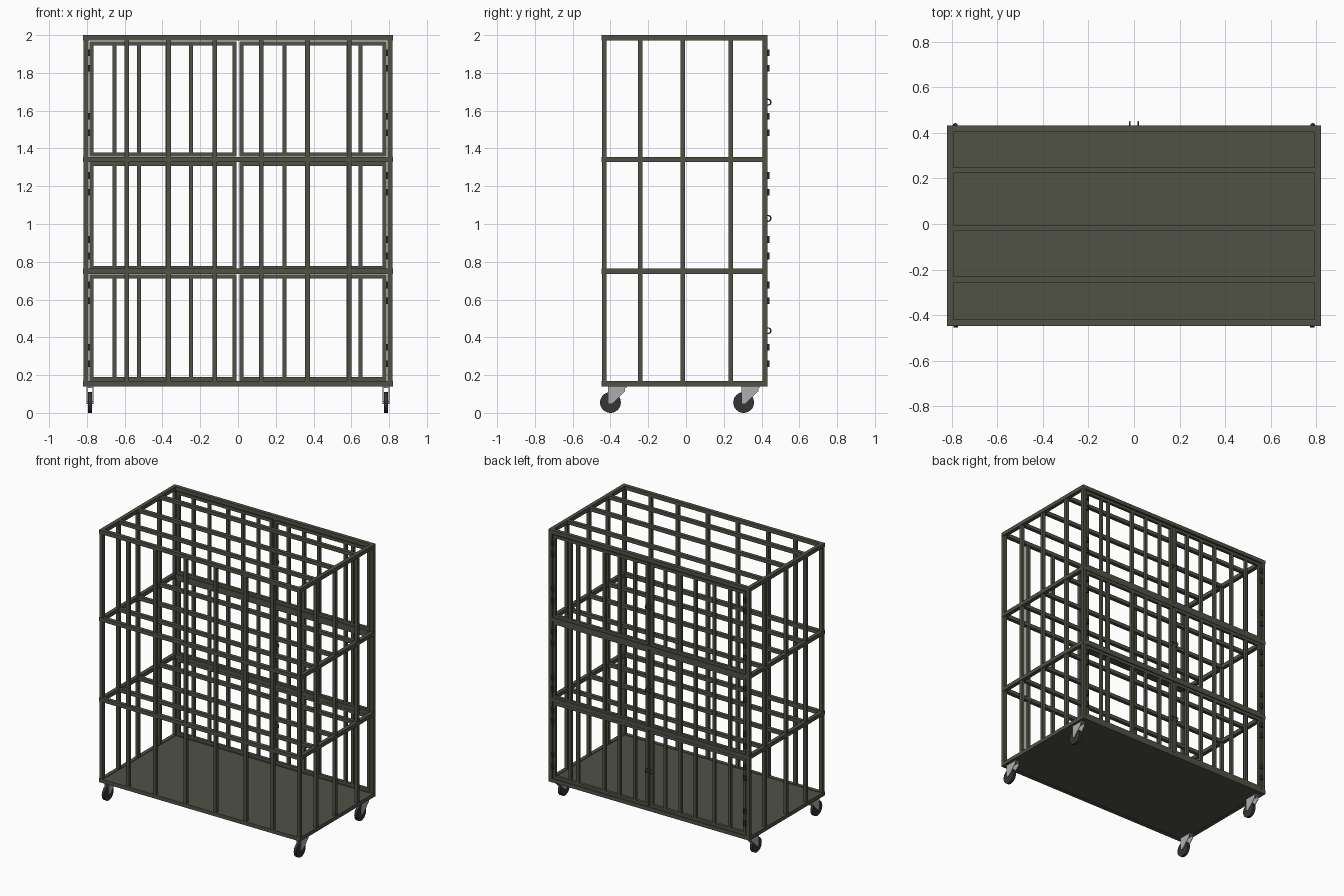
import bpy, bmesh
from math import pi
from mathutils import Matrix, Vector

if "Cube" in bpy.data.objects:
    bpy.data.objects.remove(bpy.data.objects["Cube"])


def material(name, rgb):
    m = bpy.data.materials.new(name)
    m.diffuse_color = (*rgb, 1)
    m.use_nodes = True
    m.node_tree.nodes["Principled BSDF"].inputs["Base Color"].default_value = m.diffuse_color
    return m


OLIVE = material("olive_paint", (0.08, 0.085, 0.062))
DARK = material("dark_rubber", (0.035, 0.035, 0.035))
STEEL = material("light_steel", (0.42, 0.42, 0.42))


def finish(bm, name, mat):
    bmesh.ops.recalc_face_normals(bm, faces=bm.faces)
    me = bpy.data.meshes.new(name)
    bm.to_mesh(me)
    bm.free()
    me.materials.append(mat)
    ob = bpy.data.objects.new(name, me)
    bpy.context.collection.objects.link(ob)
    return ob


def smooth(ob):
    bpy.ops.object.select_all(action='DESELECT')
    ob.select_set(True)
    bpy.context.view_layer.objects.active = ob
    bpy.ops.object.shade_smooth_by_angle()


def box(bm, x0, x1, y0, y1, z0, z1):
    c = Vector(((x0 + x1) / 2, (y0 + y1) / 2, (z0 + z1) / 2))
    s = Matrix.Diagonal((x1 - x0, y1 - y0, z1 - z0, 1))
    bmesh.ops.create_cube(bm, size=1, matrix=Matrix.Translation(c) @ s)


def post(bm, x, y, z0, z1, w):
    box(bm, x - w / 2, x + w / 2, y - w / 2, y + w / 2, z0, z1)


def cyl(bm, c, r, depth, axis, seg=24):
    rot = Matrix.Rotation(pi / 2, 4, 'Y') if axis == 'X' else Matrix()
    bmesh.ops.create_cone(bm, cap_ends=True, segments=seg, radius1=r, radius2=r,
                          depth=depth, matrix=Matrix.Translation(c) @ rot)


X, YF, YB = 0.82, -0.447, 0.432
B = 0.028
LEVELS = (0.154, 0.75, 1.342, 1.986)
SIDE_Y = (-0.243, -0.018, 0.236)

# horizontal rails around each level
bm = bmesh.new()
for z in LEVELS:
    z0, z1 = z - B / 2, z + B / 2
    box(bm, -X, X, YF, YF + B, z0, z1)
    box(bm, -X, X, YB - B, YB, z0, z1)
    for a, b in ((-X, -X + B), (X - B, X)):
        box(bm, a, b, YF + B, YB - B, z0, z1)
finish(bm, "level_rails", OLIVE)

# lengthwise bars of the roof and shelves
bm = bmesh.new()
for z in LEVELS[1:]:
    for y in SIDE_Y:
        box(bm, -X + B, X - B, y - 0.013, y + 0.013, z - 0.013, z + 0.013)
finish(bm, "shelf_bars", OLIVE)

# floor plate
bm = bmesh.new()
box(bm, -X + 0.005, X - 0.005, YF + 0.005, YB - 0.005, 0.143, 0.164)
finish(bm, "floor", OLIVE)

# corner posts
bm = bmesh.new()
for x in (-0.805, 0.805):
    for y in (YF + B / 2, YB - B / 2):
        post(bm, x, y, 0.15, 1.985, 0.026)
finish(bm, "corner_posts", OLIVE)

# upright bars on the front and on both sides
bm = bmesh.new()
for x in (0.122, 0.368, 0.59):
    for s in (-1, 1):
        post(bm, s * x, YF + B / 2, 0.15, 1.985, 0.024)
finish(bm, "front_bars", OLIVE)
bm = bmesh.new()
for y in SIDE_Y:
    for s in (-1, 1):
        post(bm, s * 0.805, y, 0.15, 1.985, 0.024)
finish(bm, "side_bars", OLIVE)

# three pairs of barred doors at the back
DOOR_Z = ((0.17, 0.733), (0.757, 1.328), (1.357, 1.965))
DOORS = {"left": (-0.786, -0.008, (-0.653, -0.525, -0.372, -0.25, -0.125)),
         "right": (0.008, 0.786, (0.122, 0.247, 0.37, 0.585, 0.648))}
W, DY = 0.021, 0.418
for i, (z0, z1) in enumerate(DOOR_Z):
    for side, (x0, x1, bars) in DOORS.items():
        bm = bmesh.new()
        for x in (x0 + W / 2, x1 - W / 2):
            post(bm, x, DY, z0, z1, W)
        for a in (z0, z1 - W):
            box(bm, x0 + W, x1 - W, DY - W / 2, DY + W / 2, a, a + W)
        for x in bars:
            post(bm, x, DY, z0 + W, z1 - W, W)
        finish(bm, f"door_{side}_{i}", OLIVE)

# hinges
bm = bmesh.new()
for z in (0.26, 0.347, 0.594, 0.677, 0.83, 0.918, 1.168, 1.256,
          1.483, 1.57, 1.825, 1.907):
    for s in (-1, 1):
        cyl(bm, (s * 0.785, 0.432, z), 0.011, 0.036, 'Z', 12)
smooth(finish(bm, "hinges", DARK))

# ring handles
for i, z in enumerate((0.435, 1.03, 1.645)):
    for s in (-1, 1):
        bpy.ops.mesh.primitive_torus_add(
            location=(s * 0.018, 0.434, z), rotation=(0, pi / 2, 0),
            major_radius=0.015, minor_radius=0.0035,
            major_segments=20, minor_segments=8)
        ob = bpy.context.object
        ob.name = f"door_handle_{i}_{'right' if s > 0 else 'left'}"
        ob.data.materials.append(OLIVE)
        smooth(ob)

# casters: wheel, axle, fork plates and mounting plate
FORK = ((-0.012, 0.135), (0.078, 0.135), (0.078, 0.115), (0.008, 0.047), (-0.012, 0.047))
for sx in (-1, 1):
    for y in (-0.4, 0.305):
        cx = sx * 0.783
        bm = bmesh.new()
        cyl(bm, (cx, y, 0.055), 0.055, 0.02, 'X', 32)
        smooth(finish(bm, "caster_wheel", DARK))
        bm = bmesh.new()
        cyl(bm, (cx, y, 0.055), 0.007, 0.036, 'X', 12)
        box(bm, cx - 0.018, cx + 0.018, y - 0.012, y + 0.085, 0.133, 0.141)
        for side in (-1, 1):
            a = cx + side * 0.014
            f = bm.faces.new([bm.verts.new((a, y + u, z)) for u, z in FORK])
            r = bmesh.ops.extrude_face_region(bm, geom=[f])
            vs = [v for v in r["geom"] if isinstance(v, bmesh.types.BMVert)]
            bmesh.ops.translate(bm, verts=vs, vec=(side * 0.004, 0, 0))
        finish(bm, "caster_fork", STEEL)
